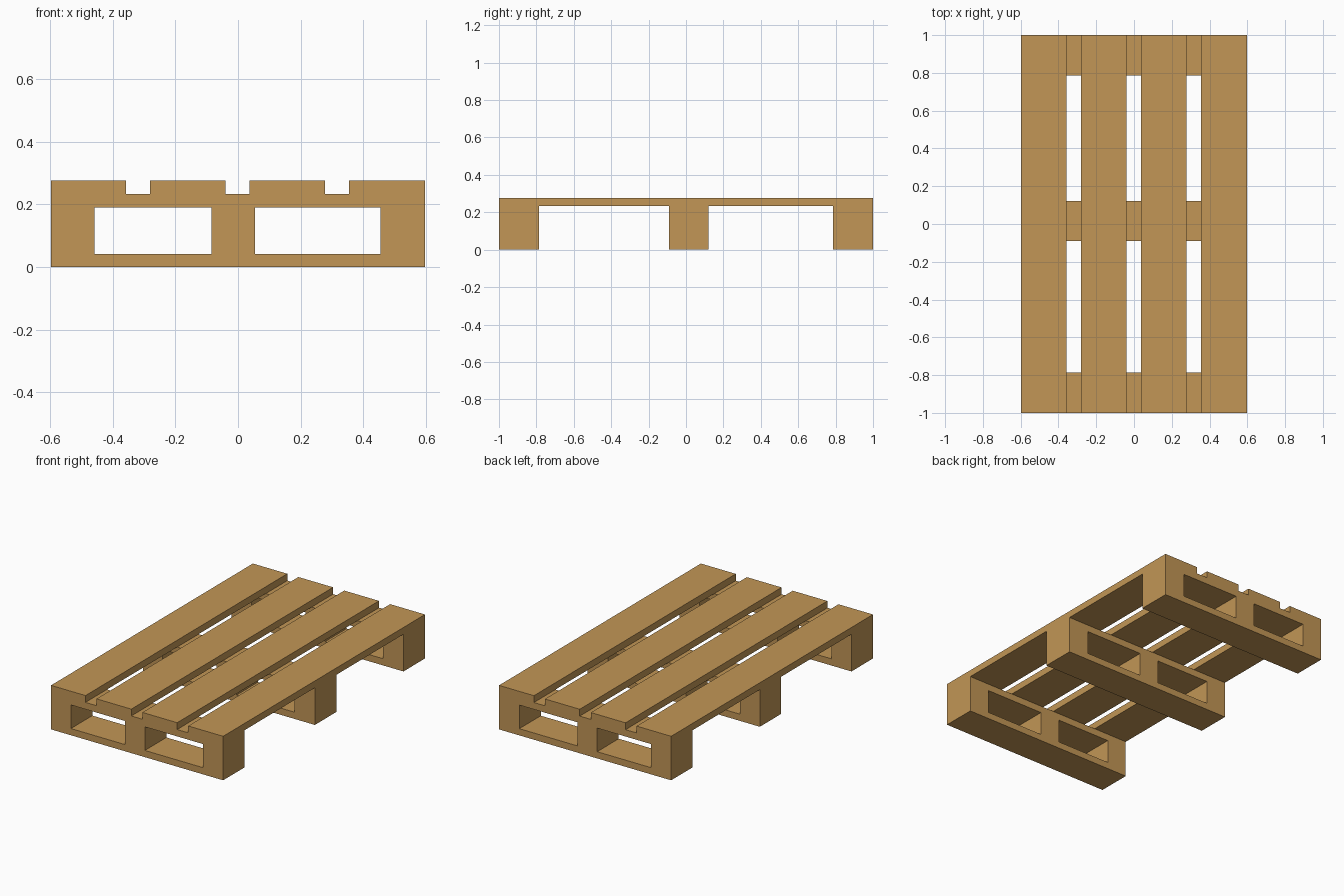
import bpy
import bmesh
from mathutils import Matrix, Vector

if "Cube" in bpy.data.objects:
    bpy.data.objects.remove(bpy.data.objects["Cube"])

wood = bpy.data.materials.new("wood")
wood.diffuse_color = (0.54, 0.305, 0.093, 1)
wood.use_nodes = True
wood.node_tree.nodes["Principled BSDF"].inputs["Base Color"].default_value = wood.diffuse_color


def box(name, x, y, z):
    """Box spanning the (min, max) ranges on each axis."""
    lo, hi = (Vector(v) for v in zip(x, y, z))
    bm = bmesh.new()
    bmesh.ops.create_cube(bm, size=1, matrix=Matrix.Diagonal((*(hi - lo), 1)))
    mesh = bpy.data.meshes.new(name)
    bm.to_mesh(mesh)
    bm.free()
    mesh.materials.append(wood)
    obj = bpy.data.objects.new(name, mesh)
    obj.location = (lo + hi) / 2
    bpy.context.collection.objects.link(obj)
    return obj


W = 0.597                                   # half width
Z_BASE, Z_BLOCK, Z_CROSS, Z_TOP = 0.042, 0.19, 0.233, 0.276
ROWS = {"front": (-1, -0.787), "middle": (-0.091, 0.121), "back": (0.787, 1)}
BLOCKS = {"left": (-W, -0.459), "centre": (-0.084, 0.054), "right": (0.456, W)}
SLATS = [(-W, -0.358), (-0.281, -0.04), (0.037, 0.278), (0.355, W)]

# Runners: bottom board, three blocks and a cross board in each row
for row, y in ROWS.items():
    box(f"{row}_bottom_board", (-W, W), y, (0, Z_BASE))
    for side, x in BLOCKS.items():
        box(f"{row}_{side}_block", x, y, (Z_BASE, Z_BLOCK))
    box(f"{row}_cross_board", (-W, W), y, (Z_BLOCK, Z_CROSS))

# Deck slats running the full length
for i, x in enumerate(SLATS, 1):
    box(f"deck_slat_{i}", x, (-1, 1), (Z_CROSS, Z_TOP))
